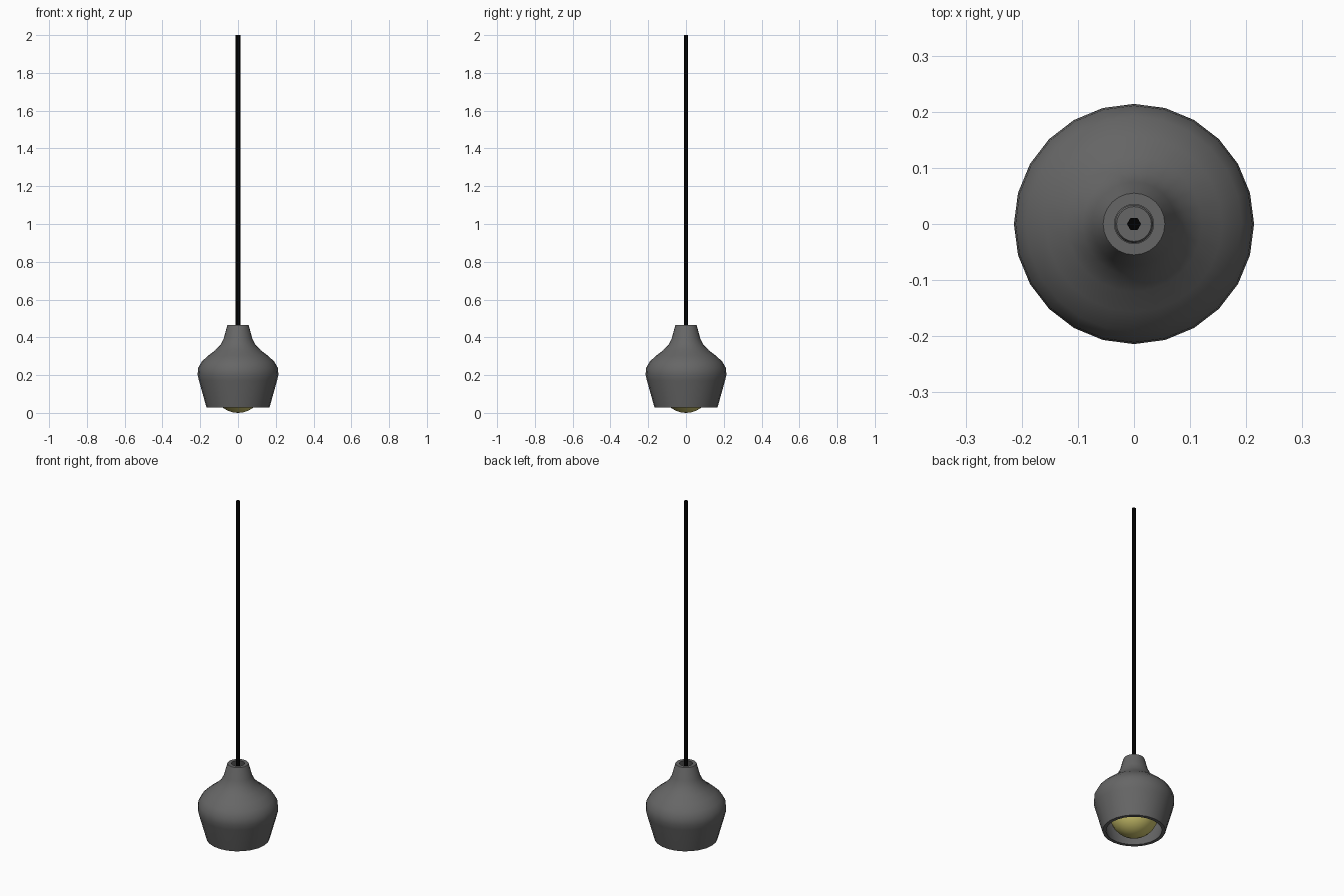
import bpy, math

cube = bpy.data.objects.get("Cube")
if cube:
    bpy.data.objects.remove(cube)


def make_material(name, color, roughness=0.6):
    m = bpy.data.materials.new(name)
    m.use_nodes = True
    m.diffuse_color = color
    bsdf = m.node_tree.nodes["Principled BSDF"]
    bsdf.inputs["Base Color"].default_value = color
    bsdf.inputs["Roughness"].default_value = roughness
    return m


grey = make_material("shade grey", (0.133, 0.133, 0.133, 1))
black = make_material("cord black", (0.0, 0.0, 0.0, 1))
yellow = make_material("bulb yellow", (0.6, 0.54, 0.15, 1))


def lathe(name, profile, sides, material, closed=False, angle=40):
    """Revolve (radius, z) points about z; open profiles get end caps."""
    n = len(profile)
    verts = [(r * math.cos(a), r * math.sin(a), z)
             for r, z in profile
             for a in (math.tau * i / sides for i in range(sides))]
    faces = []
    for k in range(n if closed else n - 1):
        lo, hi = k * sides, (k + 1) % n * sides
        for i in range(sides):
            j = (i + 1) % sides
            faces.append((lo + i, lo + j, hi + j, hi + i))
    if not closed:
        faces.append(tuple(reversed(range(sides))))
        faces.append(tuple(range((n - 1) * sides, n * sides)))
    mesh = bpy.data.meshes.new(name)
    mesh.from_pydata(verts, [], faces)
    mesh.materials.append(material)
    obj = bpy.data.objects.new(name, mesh)
    bpy.context.collection.objects.link(obj)
    smooth(obj, angle)
    return obj


def smooth(obj, angle):
    bpy.ops.object.select_all(action="DESELECT")
    obj.select_set(True)
    bpy.context.view_layer.objects.active = obj
    bpy.ops.object.shade_smooth_by_angle(angle=math.radians(angle))


# Hollow bell-shaped shade: outer wall up, inner wall back down
outer = [(0.167, 0.029), (0.207, 0.172), (0.214, 0.202), (0.211, 0.238),
         (0.192, 0.272), (0.157, 0.304), (0.121, 0.331), (0.092, 0.362),
         (0.075, 0.396), (0.057, 0.462), (0.055, 0.466)]
wall = 0.019
inner = [(r - wall, z - wall * 0.5) for r, z in outer[1:-2]]
inner = [(outer[0][0] - wall, outer[0][1])] + inner + [(0.035, outer[-1][1])]
lathe("lamp_shade", outer + inner[::-1], 24, grey, closed=True)

# Bulb socket inside the neck, with a flange closing the gap to the shade
lathe("bulb_socket", [(0.034, 0.22), (0.034, 0.4), (0.045, 0.402),
                      (0.045, 0.405), (0.034, 0.407), (0.034, 0.422),
                      (0.031, 0.426)], 24, grey)

# Round bulb showing below the rim
bpy.ops.mesh.primitive_uv_sphere_add(segments=24, ring_count=16,
                                     radius=0.13, location=(0, 0, 0.13))
bulb = bpy.context.object
bulb.name = "bulb"
bulb.data.materials.append(yellow)
smooth(bulb, 60)

# Six-sided hanging cord
lathe("hanging_cord", [(0.0125, 0.41), (0.0125, 2.0)], 6, black, angle=65)
